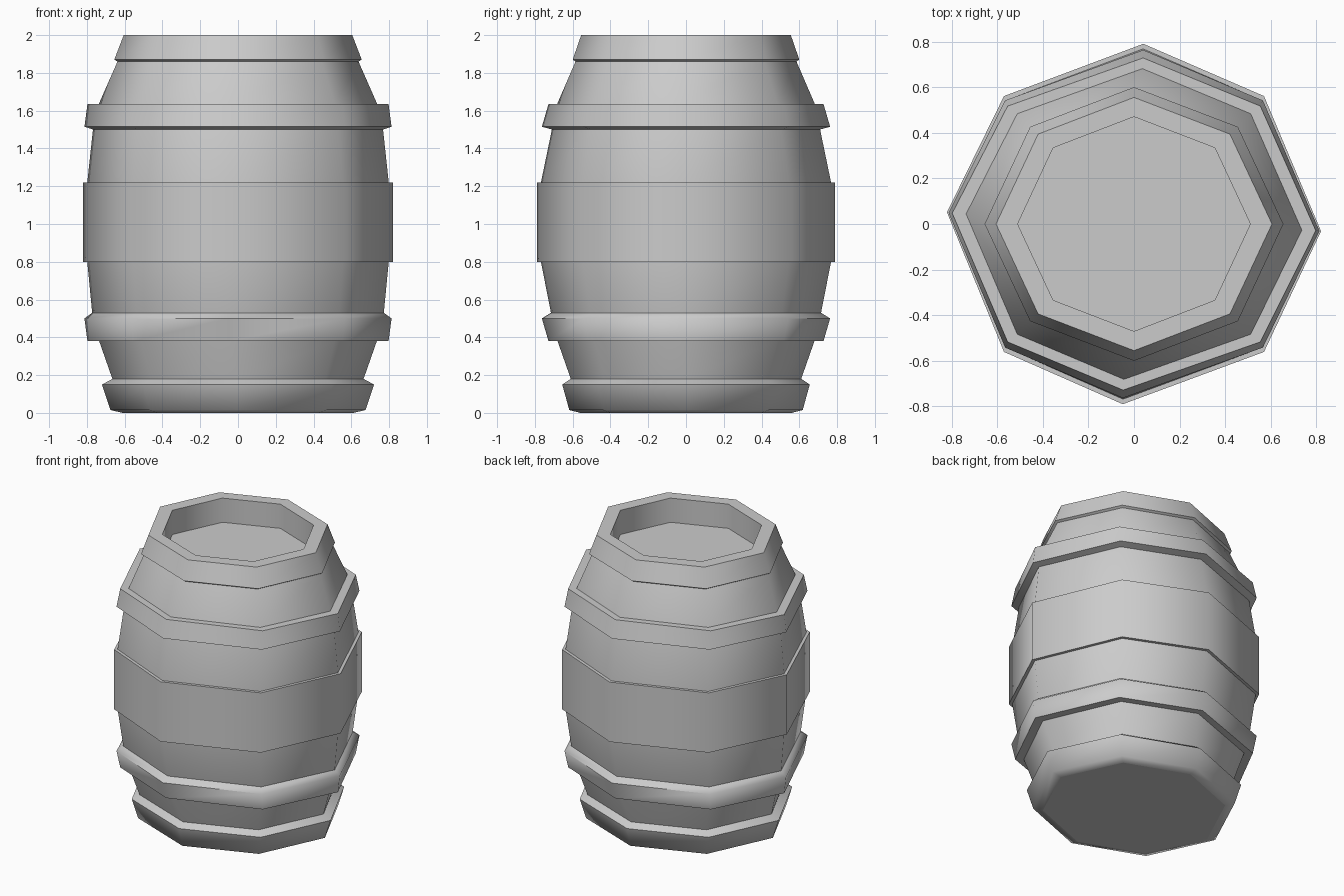
import bpy, bmesh, math

if "Cube" in bpy.data.objects:
    bpy.data.objects.remove(bpy.data.objects["Cube"])

# Slight drift of the four axis corners in the hoops: +x, +y, -x, -y
DRIFT = {0: (0, -0.04), 2: (0.05, 0), 4: (0, 0.065), 6: (-0.06, 0)}


def ring_points(rx, ry, z, skew):
    pts = []
    for i in range(8):
        a = i * math.pi / 4
        dx, dy = DRIFT.get(i, (0, 0))
        pts.append((rx * (math.cos(a) + dx * skew) if i % 2 == 0 else rx * 0.695 * math.copysign(1, math.cos(a)),
                    ry * (math.sin(a) + dy * skew) if i % 2 == 0 else ry * 0.71 * math.copysign(1, math.sin(a)),
                    z))
    return pts


def loft(name, profile, cap_start=False, cap_end=False):
    """Join octagonal rings (rx, ry, z, skew), listed bottom to top."""
    bm = bmesh.new()
    rings = [[bm.verts.new(p) for p in ring_points(*row)] for row in profile]
    for lo, hi in zip(rings, rings[1:]):
        for i in range(8):
            j = (i + 1) % 8
            bm.faces.new((lo[i], lo[j], hi[j], hi[i]))
    if cap_start:
        bm.faces.new(rings[0][::-1])
    if cap_end:
        bm.faces.new(rings[-1])
    mesh = bpy.data.meshes.new(name)
    bm.to_mesh(mesh)
    bm.free()
    ob = bpy.data.objects.new(name, mesh)
    bpy.context.collection.objects.link(ob)
    bpy.ops.object.select_all(action='DESELECT')
    ob.select_set(True)
    bpy.context.view_layer.objects.active = ob
    bpy.ops.object.shade_smooth_by_angle(angle=math.radians(62))
    return ob


# Barrel body with rim and recessed lid
loft("barrel_body", [
    (0.61, 0.56, 0.0, 0), (0.665, 0.61, 0.18, 0), (0.735, 0.68, 0.38, 1),
    (0.772, 0.715, 0.53, 1), (0.798, 0.768, 0.80, 1), (0.798, 0.768, 1.22, 1),
    (0.768, 0.71, 1.50, 1), (0.735, 0.68, 1.64, 1), (0.638, 0.585, 1.86, 0),
    (0.655, 0.60, 1.87, 0), (0.605, 0.555, 2.0, 0),
    (0.51, 0.47, 2.0, 0), (0.51, 0.47, 1.83, 0)], cap_start=True, cap_end=True)

# Hoops, from the foot upwards
loft("foot_hoop", [
    (0.61, 0.56, 0.0, 0), (0.675, 0.618, 0.015, 0),
    (0.72, 0.655, 0.15, 0), (0.665, 0.61, 0.18, 0)])
loft("lower_hoop", [
    (0.735, 0.68, 0.38, 1), (0.797, 0.728, 0.38, 1),
    (0.813, 0.763, 0.50, 1), (0.772, 0.715, 0.53, 1)])
loft("middle_hoop", [
    (0.798, 0.768, 0.80, 1), (0.82, 0.79, 0.80, 1),
    (0.82, 0.79, 1.22, 1), (0.798, 0.768, 1.22, 1)])
loft("upper_hoop", [
    (0.768, 0.71, 1.50, 1), (0.813, 0.763, 1.515, 1),
    (0.797, 0.728, 1.635, 1), (0.735, 0.68, 1.635, 1)])
